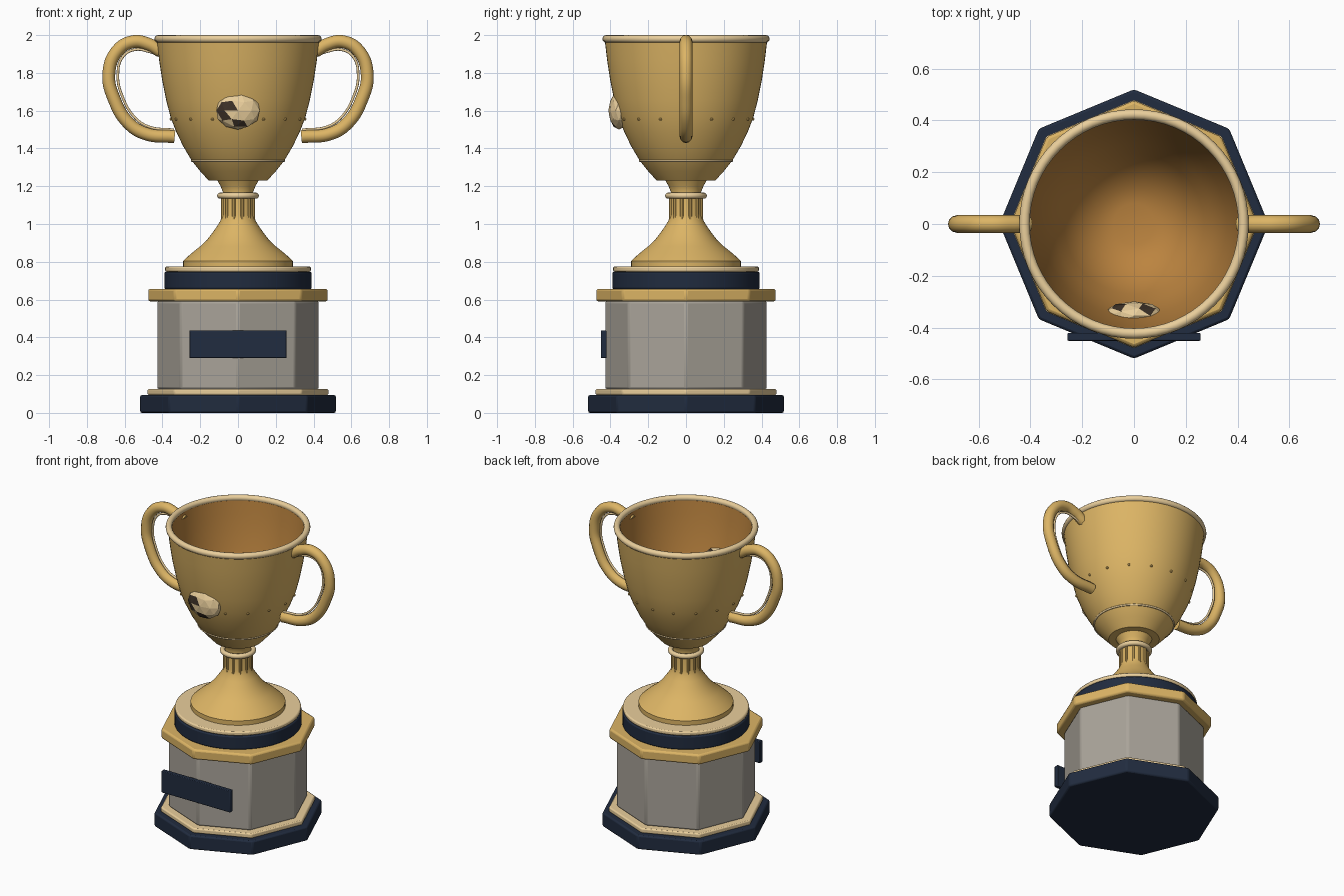
import bpy, bmesh, math
from mathutils import Vector

if "Cube" in bpy.data.objects:
    bpy.data.objects.remove(bpy.data.objects["Cube"])

def mat(name, rgb):
    m = bpy.data.materials.new(name)
    m.diffuse_color = (*rgb, 1)
    m.use_nodes = True
    m.node_tree.nodes["Principled BSDF"].inputs["Base Color"].default_value = m.diffuse_color
    return m

GOLD = mat("gold", (0.72, 0.46, 0.13))
CREAM = mat("pale_gold", (0.82, 0.62, 0.33))
NAVY = mat("navy", (0.015, 0.025, 0.05))
STONE = mat("stone", (0.40, 0.37, 0.32))
INNER = mat("inner_bronze", (0.50, 0.23, 0.05))
DARK = mat("dark_brown", (0.045, 0.03, 0.02))

def finish(name, m, bevel=0, angle=30):
    o = bpy.context.object
    o.name = name
    o.data.materials.append(m)
    if bevel:
        b = o.modifiers.new("bevel", "BEVEL")
        b.width, b.segments, b.limit_method = bevel, 2, "ANGLE"
    if angle:
        bpy.ops.object.shade_smooth_by_angle(angle=math.radians(angle))
    return o

def prism(name, n, r, z0, z1, m, bevel=0, xy=(0, 0)):
    bpy.ops.mesh.primitive_cylinder_add(vertices=n, radius=r, depth=z1 - z0,
                                        location=(*xy, (z0 + z1) / 2))
    return finish(name, m, bevel)

def ring(name, r, minor, z, m):
    bpy.ops.mesh.primitive_torus_add(major_radius=r, minor_radius=minor, location=(0, 0, z),
                                     major_segments=64, minor_segments=12)
    return finish(name, m, 0, 60)

def lathe(name, profile, m, n=64):
    bm = bmesh.new()
    vs = [bm.verts.new((r, 0, z)) for r, z in profile]
    es = [bm.edges.new(p) for p in zip(vs, vs[1:])]
    bmesh.ops.spin(bm, geom=vs + es, cent=(0, 0, 0), axis=(0, 0, 1),
                   angle=math.tau, steps=n, use_merge=False)
    bmesh.ops.remove_doubles(bm, verts=bm.verts, dist=1e-4)
    bmesh.ops.recalc_face_normals(bm, faces=bm.faces)
    me = bpy.data.meshes.new(name)
    bm.to_mesh(me)
    bm.free()
    o = bpy.data.objects.new(name, me)
    bpy.context.collection.objects.link(o)
    bpy.ops.object.select_all(action="DESELECT")
    o.select_set(True)
    bpy.context.view_layer.objects.active = o
    return finish(name, m, 0, 35)

def tube(name, pts, r, m):
    c = bpy.data.curves.new(name, "CURVE")
    c.dimensions, c.bevel_depth, c.bevel_resolution = "3D", r, 4
    c.use_fill_caps = True
    s = c.splines.new("BEZIER")
    s.bezier_points.add(len(pts) - 1)
    for p, (x, z) in zip(s.bezier_points, pts):
        p.co = (x, 0, z)
        p.handle_left_type = p.handle_right_type = "AUTO"
    o = bpy.data.objects.new(name, c)
    bpy.context.collection.objects.link(o)
    bpy.ops.object.select_all(action="DESELECT")
    o.select_set(True)
    bpy.context.view_layer.objects.active = o
    bpy.ops.object.convert(target="MESH")
    return finish(name, m, 0, 50)

# Octagonal pedestal
prism("base_plinth", 8, 0.52, 0, 0.095, NAVY, 0.01)
prism("base_trim", 8, 0.48, 0.095, 0.127, CREAM, 0.008)
prism("pedestal_body", 8, 0.43, 0.125, 0.592, STONE, 0.012)
prism("pedestal_cap", 8, 0.477, 0.59, 0.657, GOLD, 0.012)

# Round plinth
prism("round_band", 64, 0.39, 0.655, 0.747, NAVY, 0.008)
prism("round_trim", 64, 0.386, 0.747, 0.775, CREAM, 0.008)

# Front plaque
bpy.ops.mesh.primitive_cube_add(size=1, location=(0, -0.436, 0.363))
bpy.context.object.scale = (0.514, 0.03, 0.146)
bpy.ops.object.transform_apply(scale=True)
finish("plaque", NAVY, 0.004)

# Foot and stem
lathe("foot_and_stem", [(0, 0.772), (0.29, 0.772), (0.29, 0.805), (0.25, 0.842), (0.20, 0.882),
                        (0.165, 0.915), (0.138, 0.95), (0.113, 0.985), (0.094, 1.015),
                        (0.083, 1.05), (0.083, 1.14), (0.08, 1.17), (0.092, 1.20),
                        (0.112, 1.235), (0, 1.235)], GOLD)
for i in range(12):
    a = math.tau * (i + 0.5) / 12
    prism("stem_flute", 8, 0.009, 0.985, 1.14, GOLD, 0, (0.083 * math.cos(a), 0.083 * math.sin(a)))
ring("stem_collar", 0.095, 0.016, 1.15, CREAM)

# Cup shell and inner lining
outer = [(0.155, 1.23), (0.20, 1.279), (0.245, 1.335), (0.292, 1.415), (0.328, 1.49),
         (0.357, 1.565), (0.38, 1.655), (0.402, 1.765), (0.418, 1.87), (0.431, 1.98)]
lathe("cup_bowl", [(0, 1.23)] + outer, GOLD)
lathe("cup_lining", [(0, 1.265), (0.08, 1.267), (0.14, 1.282)]
      + [(r - 0.022, z + 0.012) for r, z in outer[2:-1]] + [(0.407, 1.98)], INNER)
ring("cup_rim", 0.423, 0.02, 1.98, CREAM)
ring("bowl_ring", 0.244, 0.006, 1.335, CREAM)

# Small beads around the bowl
for i in range(16):
    a = math.tau * i / 16
    bpy.ops.mesh.primitive_uv_sphere_add(segments=8, ring_count=6, radius=0.008,
        location=(0.354 * math.cos(a), 0.354 * math.sin(a), 1.555))
    finish("bowl_bead", GOLD)

# Handles with a thin inner wire, on both sides
path = [(0.41, 1.915), (0.47, 1.95), (0.555, 1.965), (0.64, 1.915), (0.684, 1.79),
        (0.655, 1.66), (0.58, 1.535), (0.49, 1.478), (0.335, 1.462)]
wire = [(0.40, 1.885), (0.47, 1.912), (0.55, 1.922), (0.61, 1.885), (0.636, 1.785),
        (0.612, 1.675), (0.548, 1.566), (0.475, 1.516), (0.34, 1.498)]
for side in (-1, 1):
    tube("handle", [(side * x, z) for x, z in path], 0.034, GOLD)
    tube("handle_wire", [(side * x, z) for x, z in wire], 0.007, CREAM)

# Flattened low-poly ball with dark patches
bpy.ops.mesh.primitive_ico_sphere_add(subdivisions=2, radius=1, location=(0, -0.355, 1.6))
ball = finish("ball_emblem", CREAM, 0, 0)
ball.data.materials.append(DARK)
spots = [Vector(v).normalized() for v in ((-0.3, -0.8, 0.45), (-0.7, -0.7, -0.1), (0.1, -0.7, -0.7),
                                          (0.5, 0.5, 0.7), (-0.5, 0.6, 0.6))]
for f in ball.data.polygons:
    if any(f.center.normalized().dot(s) > 0.95 for s in spots):
        f.material_index = 1
ball.scale = (0.12, 0.056, 0.1)
